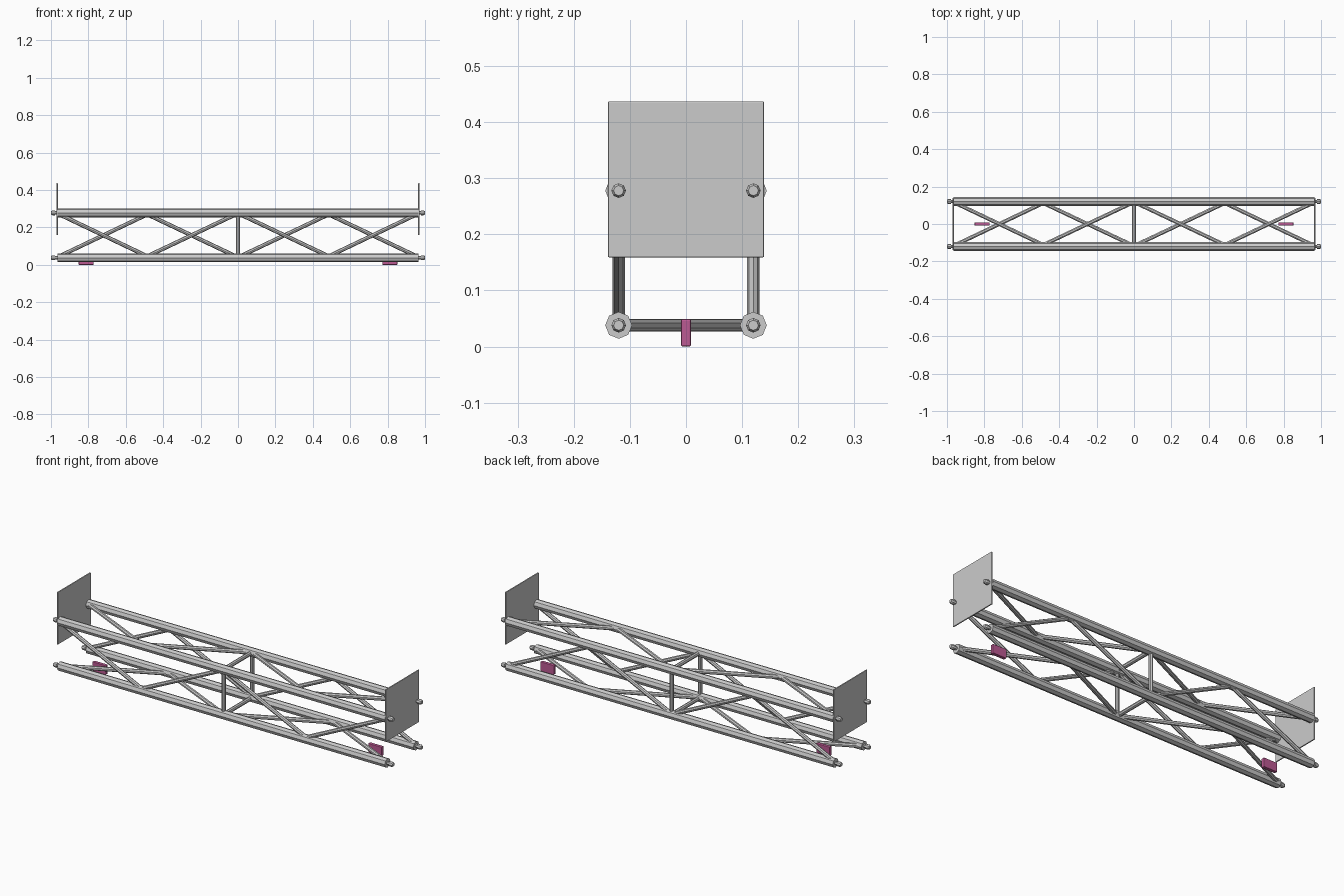
import bpy, bmesh
from mathutils import Vector

if "Cube" in bpy.data.objects:
    bpy.data.objects.remove(bpy.data.objects["Cube"])

Y, ZL, ZH, ZM = 0.12, 0.038, 0.278, 0.158
END = 0.965


def tube(name, a, b, r1, r2=None, sides=8):
    """Capped flat-sided tube between two points."""
    a, b = Vector(a), Vector(b)
    d = b - a
    bm = bmesh.new()
    bmesh.ops.create_cone(bm, cap_ends=True, segments=sides, radius1=r1,
                          radius2=r1 if r2 is None else r2, depth=d.length)
    me = bpy.data.meshes.new(name)
    bm.to_mesh(me)
    bm.free()
    ob = bpy.data.objects.new(name, me)
    bpy.context.collection.objects.link(ob)
    ob.location = (a + b) / 2
    ob.rotation_mode = 'QUATERNION'
    ob.rotation_quaternion = Vector((0, 0, 1)).rotation_difference(d)
    return ob


def box(name, loc, size, bevel):
    bpy.ops.mesh.primitive_cube_add(size=1, location=loc)
    ob = bpy.context.object
    ob.name = name
    ob.scale = size
    bpy.ops.object.transform_apply(location=False, rotation=False, scale=True)
    m = ob.modifiers.new("edge", 'BEVEL')
    m.width, m.segments = bevel, 2
    return ob


# main chords with stepped end couplers
for y in (-Y, Y):
    for z in (ZL, ZH):
        tube("chord", (-END, y, z), (END, y, z), 0.024)
        for s in (-1, 1):
            tube("coupler_neck", (s * 0.955, y, z), (s * 0.985, y, z), 0.009)
            tube("coupler_head", (s * 0.978, y, z), (s * 0.992, y, z), 0.013)
            tube("coupler_tip", (s * 0.992, y, z), (s * 1.0, y, z), 0.013, 0.009)

# zigzag braces: each face maps (x, side) to a point, side is -1 or 1
H = 0.112
faces = {
    "front_brace": (lambda x, s: (x, -Y, ZM + s * H), 1),
    "back_brace": (lambda x, s: (x, Y, ZM + s * H), -1),
    "top_brace": (lambda x, s: (x, s * H, ZH), 1),
    "bottom_brace": (lambda x, s: (x, s * H, ZL), -1),
}
for name, (pt, s) in faces.items():
    for m in (-1, 1):
        tube(name, pt(m * 0.955, s), pt(m * 0.485, -s), 0.011)
        tube(name, pt(m * 0.485, -s), pt(m * 0.012, s), 0.011)
    # straight strut in the middle of each face
    tube(name.replace("brace", "strut"), pt(0, -1), pt(0, 1), 0.011)

# end plates and lower pads
pink = bpy.data.materials.new("pink")
pink.diffuse_color = (0.5, 0.1, 0.29, 1)
pink.use_nodes = True
pink.node_tree.nodes["Principled BSDF"].inputs["Base Color"].default_value = pink.diffuse_color
for s in (-1, 1):
    box("end_plate", (s * 0.967, 0, 0.298), (0.007, 0.278, 0.278), 0.002)
    pad = box("pad", (s * 0.812, 0, 0.0245), (0.08, 0.018, 0.049), 0.003)
    pad.data.materials.append(pink)
